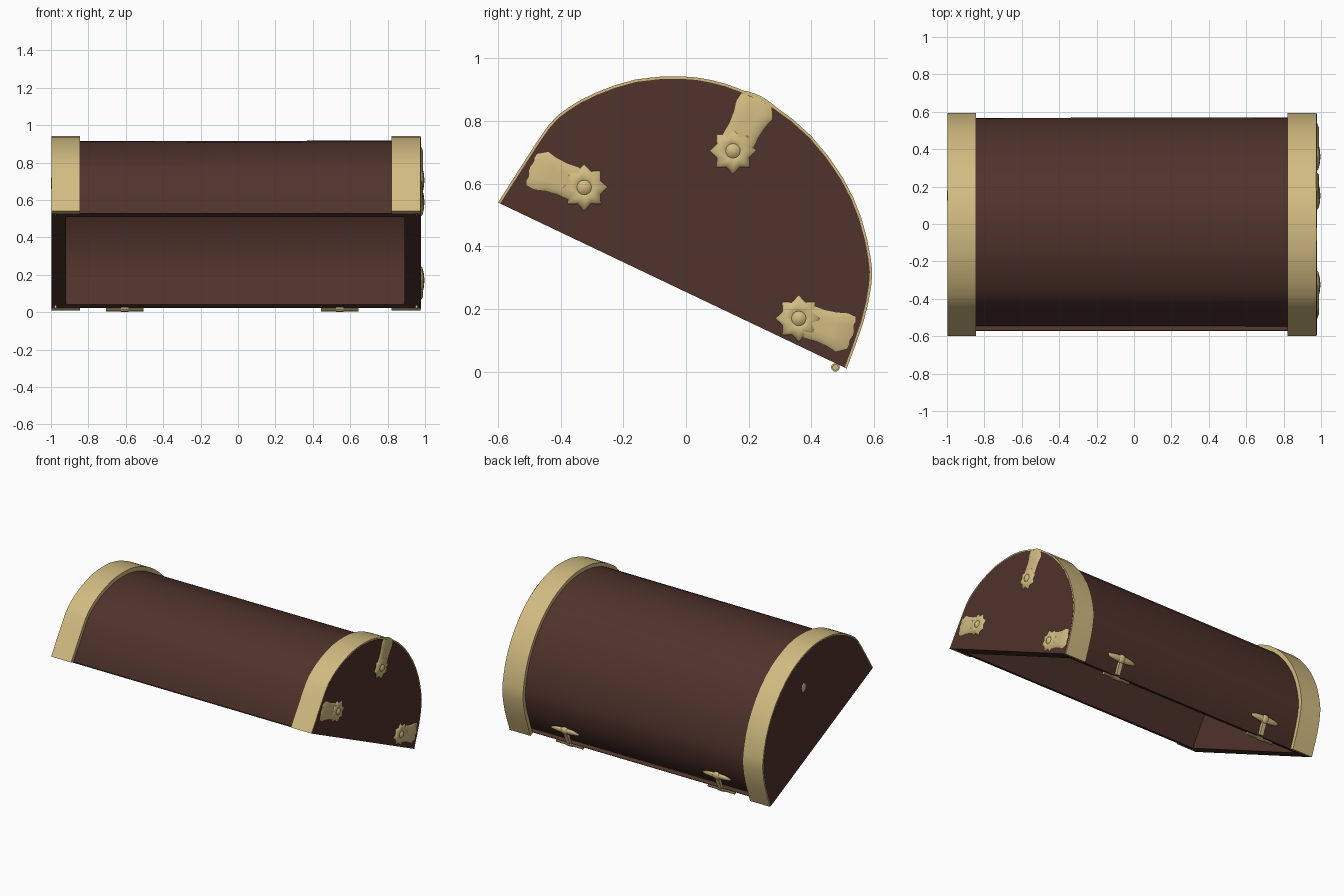
import bpy, bmesh, math
from mathutils import Vector, Matrix

if "Cube" in bpy.data.objects:
    bpy.data.objects.remove(bpy.data.objects["Cube"])

def material(name, rgb):
    m = bpy.data.materials.new(name)
    m.diffuse_color = (*rgb, 1)
    m.use_nodes = True
    m.node_tree.nodes["Principled BSDF"].inputs["Base Color"].default_value = m.diffuse_color
    return m

WOOD = material("dark brown wood", (0.079, 0.033, 0.0245))
GOLD = material("pale gold", (0.64, 0.50, 0.22))

# Side profile of the tilted lid (y, z), front rim to back rim
KEYS = [(-.6, .54), (-.52, .665), (-.44, .785), (-.38, .84), (-.29, .89), (-.16, .933), (-.02, .943),
        (.08, .931), (.17, .903), (.28, .85), (.4, .752), (.5, .62), (.56, .49), (.59, .36),
        (.592, .28), (.567, .16), (.513, .01)]
MID = Vector((-.0435, .275))

def catmull(keys, steps=2):
    p = [Vector(k) for k in keys]
    p = [2 * p[0] - p[1]] + p + [2 * p[-1] - p[-2]]
    out = []
    for i in range(1, len(p) - 2):
        for k in range(steps):
            t = k / steps
            a, b, c, d = p[i - 1:i + 3]
            out.append(.5 * (2 * b + (c - a) * t + (2 * a - 5 * b + 4 * c - d) * t * t
                             + (3 * b - a - 3 * c + d) * t ** 3))
    return out + [p[-2]]

PROFILE = catmull(KEYS)

def ring(bm, x, s, pinch=()):
    """Scaled profile at x; pinch pulls the points nearest both rims inward."""
    out = []
    for i, p in enumerate(PROFILE):
        e = min(i, len(PROFILE) - 1 - i)
        q = s - (pinch[e] if e < len(pinch) else 0)
        out.append(bm.verts.new((x, *(MID + (p - MID) * q))))
    return out

def strip(bm, a, b):
    for i in range(len(a) - 1):
        bm.faces.new((a[i], a[i + 1], b[i + 1], b[i]))

def finish(bm, name, mat, angle=35):
    bmesh.ops.recalc_face_normals(bm, faces=bm.faces)
    me = bpy.data.meshes.new(name)
    bm.to_mesh(me)
    bm.free()
    me.materials.append(mat)
    ob = bpy.data.objects.new(name, me)
    bpy.context.collection.objects.link(ob)
    bpy.ops.object.select_all(action='DESELECT')
    ob.select_set(True)
    bpy.context.view_layer.objects.active = ob
    bpy.ops.object.shade_smooth_by_angle(angle=math.radians(angle))
    return ob

# Hollow domed lid with thick end walls, drawn in slightly above the rim lip
bm = bmesh.new()
OUT, IN = (.055, .02, .005), (.01, .005)
o0, o1 = ring(bm, -.985, .957, OUT), ring(bm, .96, .962, OUT)
i0, i1 = ring(bm, -.92, .89, IN), ring(bm, .89, .89, IN)
strip(bm, o0, o1)
strip(bm, i0, i1)
for r in (o0, o1, i0, i1):
    bm.faces.new(r)
for k in (0, -1):
    bm.faces.new((o0[k], o1[k], i1[k], i0[k]))
for o, i in ((o0, i0), (o1, i1)):
    bm.faces.new((o[0], o[-1], i[-1], i[0]))
finish(bm, "lid_shell", WOOD)

# Thin lips running along the front and back rim
UP = Vector((0, .43, .9))
for name, k in (("front_lip", 0), ("back_lip", -1)):
    bm = bmesh.new()
    end = PROFILE[k]
    loops = []
    for x in (-.97, .95):
        a, b = (Vector((x, *(MID + (end - MID) * s))) for s in (.95, .885))
        loops.append([bm.verts.new(v) for v in (a, b, b + UP * .004, a + UP * .004)])
    u, v = loops
    for i in range(4):
        j = (i + 1) % 4
        bm.faces.new((u[i], u[j], v[j], v[i]))
    bm.faces.new(u)
    bm.faces.new(v)
    finish(bm, name, WOOD)

# Gold bands and brown end panels at both ends
for side, x0, x1, c0, c1 in (("left", -.997, -.845, -.998, -.98), ("right", .82, .977, .96, .978)):
    bm = bmesh.new()
    a, b, c, d = ring(bm, x0, 1), ring(bm, x1, 1), ring(bm, x1, .955), ring(bm, x0, .955)
    for u, v in ((a, b), (b, c), (c, d), (d, a)):
        strip(bm, u, v)
    for k in (0, -1):
        bm.faces.new((a[k], b[k], c[k], d[k]))
    finish(bm, side + "_band", GOLD)
    bm = bmesh.new()
    a, b = ring(bm, c0, .988), ring(bm, c1, .988)
    strip(bm, a, b)
    bm.faces.new(a)
    bm.faces.new(b)
    bm.faces.new((a[0], a[-1], b[-1], b[0]))
    finish(bm, side + "_end_panel", WOOD)

# Ornaments on the right end: flared strap leading to a flower rosette
def rosette(bm, y, z, x, r, h):
    n = 16
    rows = []
    for frac, height, wave in ((1, -.004, .13), (.85, .4 * h, .12), (.5, .75 * h, .1), (.3, .5 * h, 0), (.15, h, 0)):
        row = []
        for i in range(n):
            q = r * frac * (1 + wave * (-1) ** i - wave)
            t = 2 * math.pi * i / n
            row.append(bm.verts.new((x + height, y + q * math.cos(t), z + q * math.sin(t))))
        rows.append(row)
    for a, b in zip(rows, rows[1:]):
        for i in range(n):
            j = (i + 1) % n
            bm.faces.new((a[i], a[j], b[j], b[i]))
    bm.faces.new(rows[-1])

def ornament(name, start, centre):
    bm = bmesh.new()
    s, c = Vector(start), Vector(centre)
    along = (c - s).normalized()
    across = Vector((-along.y, along.x))
    rows = []
    widths = (.066, .070, .060, .056, .058, .055)
    for i, w in enumerate(widths):
        t = i / (len(widths) - 1)
        row = []
        for k in range(7):
            u = k / 3 - 1
            p = s + (c - s) * t + across * w * u - along * .012 * (1 - u * u) * (1 - t)
            h = -.004 if abs(u) > .99 or i == 0 else .007 + .004 * (k % 2)
            row.append(bm.verts.new((.978 + h, *p)))
        rows.append(row)
    for a, b in zip(rows, rows[1:]):
        strip(bm, a, b)
    rosette(bm, c.x, c.y, .979, .078, .019)
    finish(bm, name, GOLD, 60)

ornament("front_ornament", (-.495, .655), (-.325, .588))
ornament("top_ornament", (.235, .868), (.15, .705))
ornament("back_ornament", (.53, .115), (.36, .17))

# Left end: only the tip of an ornament shows through the panel
bm = bmesh.new()
rosette(bm, 0, 0, 0, .03, .004)
bmesh.ops.transform(bm, verts=bm.verts,
                    matrix=Matrix.Translation((-.997, .15, .69)) @ Matrix.Diagonal((-1, 1, 1.2, 1)))
finish(bm, "left_ornament_tip", GOLD, 60)

# Hinges: T-shaped plate on the back and a pin under the rim
foot, head = Vector((0, .49, .03)), Vector((0, .53, .125))
d = (head - foot).normalized()
TILT = Matrix((Vector((1, 0, 0)), Vector((0, d.z, -d.y)), d)).transposed().to_4x4()
for side, x in (("left", -.605), ("right", .545)):
    bm = bmesh.new()
    at = Matrix.Translation((x, 0, 0))
    bmesh.ops.create_uvsphere(bm, u_segments=16, v_segments=8, radius=1,
        matrix=at @ Matrix.Translation(head) @ TILT @ Matrix.Diagonal((.11, .014, .022, 1)))
    bmesh.ops.create_uvsphere(bm, u_segments=12, v_segments=8, radius=1,
        matrix=at @ Matrix.Translation(head) @ TILT @ Matrix.Diagonal((.03, .02, .03, 1)))
    bmesh.ops.create_cube(bm, size=1,
        matrix=at @ Matrix.Translation((foot + head) / 2) @ TILT @ Matrix.Diagonal((.028, .02, (head - foot).length, 1)))
    lay = Matrix.Translation((0, .477, .014)) @ Matrix.Rotation(math.pi / 2, 4, 'Y')
    bmesh.ops.create_cone(bm, cap_ends=True, segments=10, radius1=.010, radius2=.010, depth=.2, matrix=at @ lay)
    bmesh.ops.create_cone(bm, cap_ends=True, segments=10, radius1=.014, radius2=.014, depth=.04, matrix=at @ lay)
    finish(bm, side + "_hinge", GOLD)
